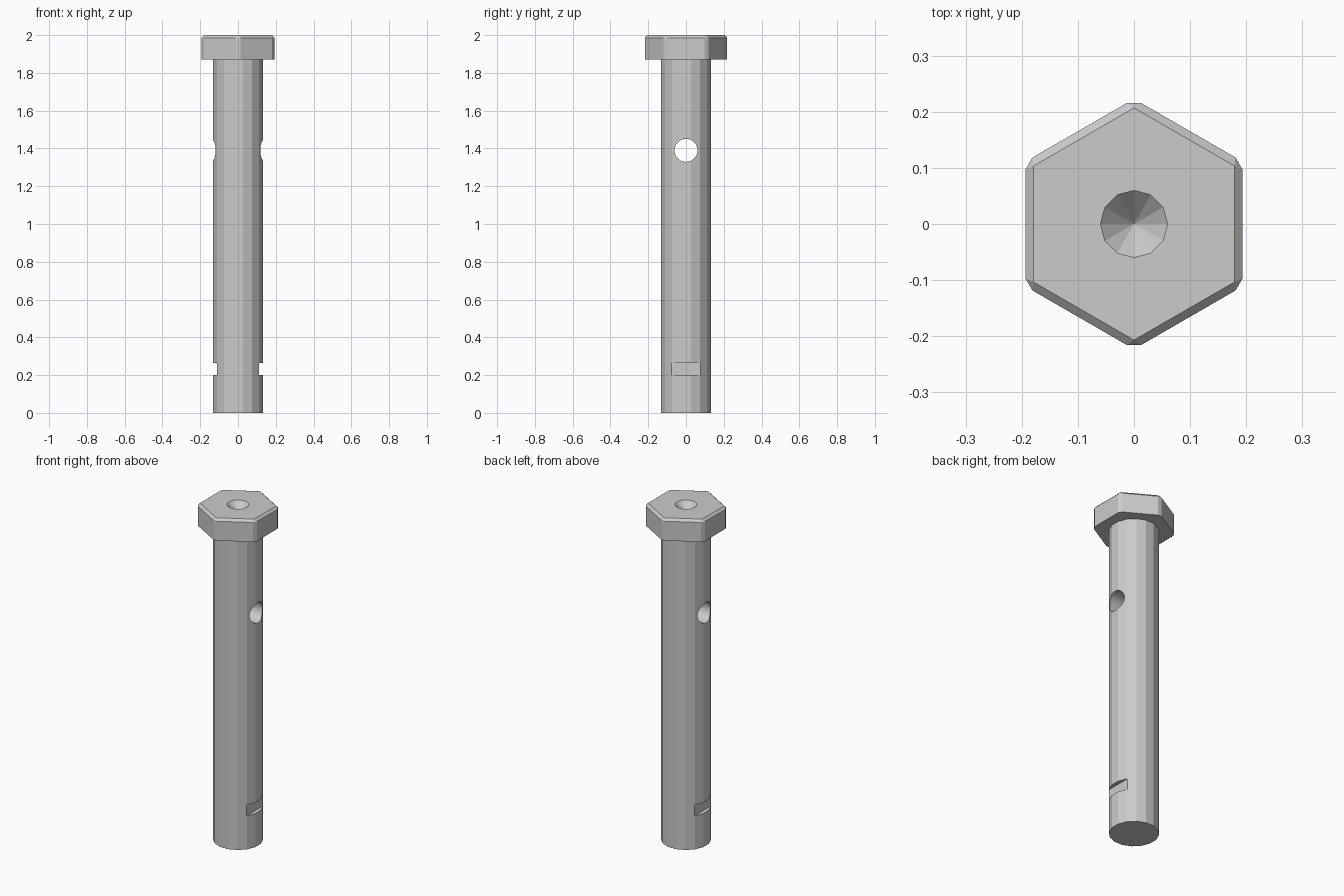
import bpy, bmesh, math
from mathutils import Matrix

default = bpy.data.objects.get("Cube")
if default:
    bpy.data.objects.remove(default, do_unlink=True)

steel = bpy.data.materials.new("grey_steel")
steel.use_nodes = True
grey = (0.6, 0.6, 0.6, 1)
steel.diffuse_color = grey
steel.node_tree.nodes["Principled BSDF"].inputs["Base Color"].default_value = grey


def make_object(name, bm):
    mesh = bpy.data.meshes.new(name)
    bmesh.ops.recalc_face_normals(bm, faces=bm.faces)
    bm.to_mesh(mesh)
    bm.free()
    mesh.materials.append(steel)
    obj = bpy.data.objects.new(name, mesh)
    bpy.context.collection.objects.link(obj)
    return obj


def prism(sides, radius, low, high, turn=0.0, low_radius=None):
    """Upright prism or cone between two heights."""
    bm = bmesh.new()
    bottom = radius if low_radius is None else low_radius
    place = Matrix.Translation((0, 0, (low + high) / 2)) @ Matrix.Rotation(turn, 4, "Z")
    bmesh.ops.create_cone(bm, cap_ends=True, segments=sides, radius1=bottom,
                          radius2=radius, depth=high - low, matrix=place)
    return bm


def cross_pin(radius, height, sides):
    """Cylinder lying along x."""
    bm = prism(sides, radius, -0.3, 0.3)
    turn = Matrix.Rotation(math.pi / 2, 4, "Y")
    bm.transform(Matrix.Translation((0, 0, height)) @ turn)
    return bm


def block(x, low, high):
    bm = bmesh.new()
    bmesh.ops.create_cube(bm, size=1, matrix=Matrix.Translation((x, 0, (low + high) / 2))
                          @ Matrix.Diagonal((0.1, 0.4, high - low, 1)))
    return bm


def cut(target, name, bm):
    cutter = make_object(name, bm)
    cutter.hide_render = True
    mod = target.modifiers.new(name, "BOOLEAN")
    mod.operation, mod.solver, mod.object = "DIFFERENCE", "EXACT", cutter
    bpy.context.view_layer.objects.active = target
    bpy.ops.object.modifier_apply(modifier=mod.name)
    bpy.data.objects.remove(cutter, do_unlink=True)


HEAD_BASE, TOP = 1.87, 2.0

# Shank with a cross hole, two flat notches and a small pin hole
shank = make_object("shank", prism(16, 0.135, 0, HEAD_BASE, math.pi / 16))
cut(shank, "cross_hole", cross_pin(0.061, 1.39, 32))
for side in (-1, 1):
    cut(shank, "notch", block(side * 0.16, 0.2, 0.265))
cut(shank, "pin_hole", cross_pin(0.024, 0.235, 16))

# Hexagonal head, chamfered on the upright and top edges
bm = prism(6, 0.223, HEAD_BASE, TOP)
edges = [e for e in bm.edges if max(v.co.z for v in e.verts) > TOP - 0.001]
bmesh.ops.bevel(bm, geom=edges, offset=0.014, segments=1, affect="EDGES")
head = make_object("hex_head", bm)

# Conical centre mark in the top of the head
cut(head, "centre_mark", prism(12, 0.12, TOP - 0.06, TOP + 0.06, 0, 0.0))
